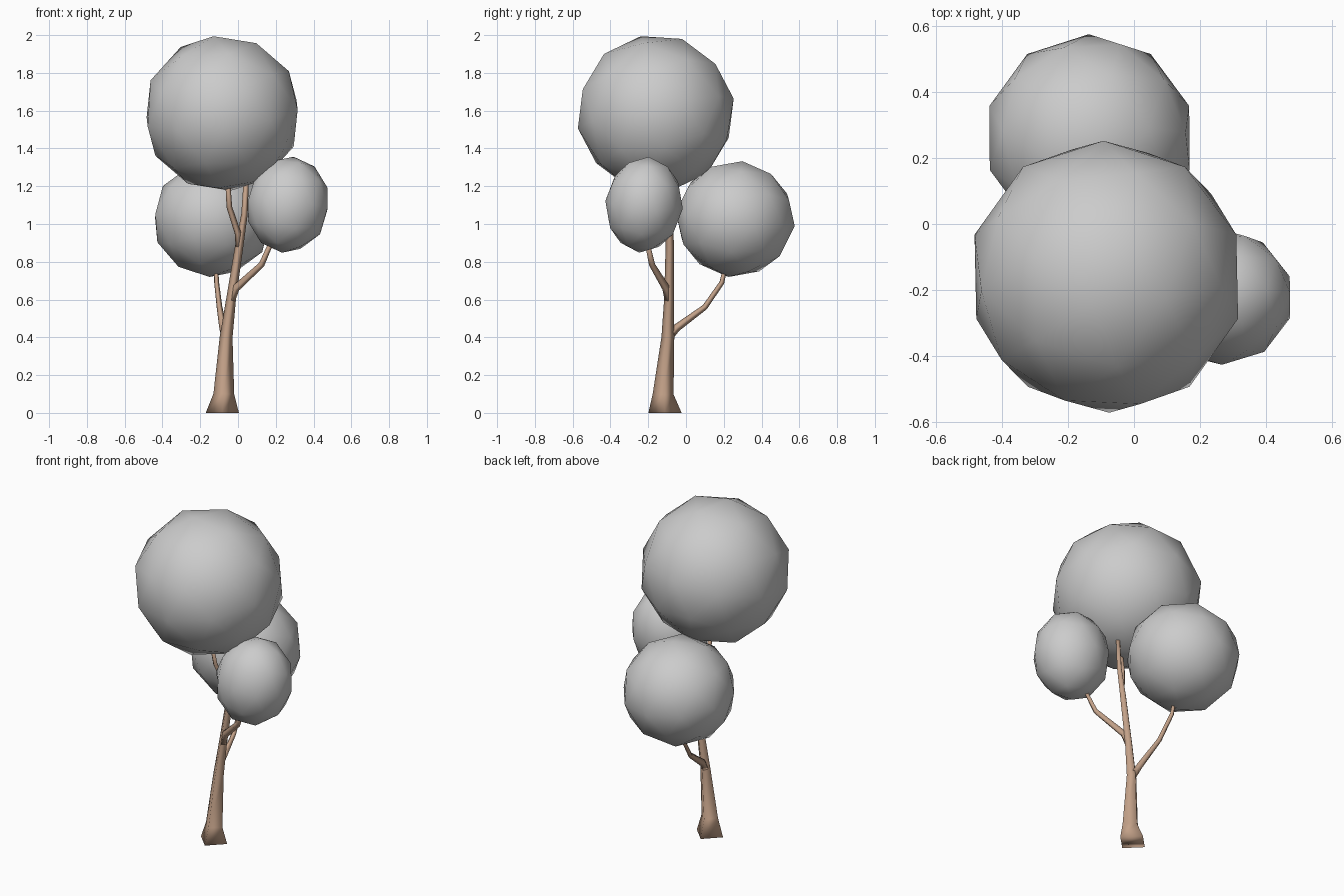
import bpy, bmesh
from math import pi, cos, sin
from mathutils import Vector, Matrix, Euler

if "Cube" in bpy.data.objects:
    bpy.data.objects.remove(bpy.data.objects["Cube"], do_unlink=True)


def material(name, color):
    mat = bpy.data.materials.new(name)
    mat.use_nodes = True
    mat.diffuse_color = color
    mat.node_tree.nodes["Principled BSDF"].inputs["Base Color"].default_value = color
    return mat


bark = material("brown bark", (0.55, 0.36, 0.25, 1))
leaves = material("grey foliage", (0.6, 0.6, 0.6, 1))


def finish(name, bm, mat):
    """Turn a bmesh into a smooth shaded, single colour object."""
    bmesh.ops.recalc_face_normals(bm, faces=bm.faces)
    for face in bm.faces:
        face.smooth = True
    mesh = bpy.data.meshes.new(name)
    bm.to_mesh(mesh)
    bm.free()
    mesh.materials.append(mat)
    obj = bpy.data.objects.new(name, mesh)
    bpy.context.collection.objects.link(obj)
    return obj


def limb(name, path):
    """Sweep a four-sided ring along (x, y, z, radius) points."""
    bm = bmesh.new()
    points = [Vector(p[:3]) for p in path]
    rings = []
    for i, p in enumerate(points):
        before, after = points[max(i - 1, 0)], points[min(i + 1, len(points) - 1)]
        along = (after - before).normalized()
        if p.z == 0:
            along = Vector((0, 0, 1))
        turn = Vector((0, 0, 1)).rotation_difference(along)
        rings.append([bm.verts.new(p + turn @ Vector((cos(k * pi / 2), sin(k * pi / 2), 0)) * path[i][3])
                      for k in range(4)])
    for low, high in zip(rings, rings[1:]):
        for k in range(4):
            n = (k + 1) % 4
            bm.faces.new((low[k], low[n], high[n], high[k]))
    bm.faces.new(rings[0][::-1])
    bm.faces.new(rings[-1])
    return finish(name, bm, bark)


def crown(name, center, radii, tilt):
    """Low-poly ball of foliage, slightly tilted."""
    bm = bmesh.new()
    place = (Matrix.Translation(center) @ Euler(tilt).to_matrix().to_4x4()
             @ Matrix.Diagonal((*radii, 1)))
    bmesh.ops.create_icosphere(bm, subdivisions=2, radius=1, matrix=place)
    return finish(name, bm, leaves)


# Trunk with flared foot, leading into the right fork
limb("trunk", [(-0.083, -0.111, 0, 0.088), (-0.075, -0.121, 0.1, 0.055),
               (-0.063, -0.096, 0.4, 0.034), (-0.037, -0.09, 0.6, 0.026),
               (0.006, -0.086, 0.88, 0.022), (0.034, -0.085, 1.05, 0.017),
               (0.043, -0.085, 1.22, 0.014)])

# Branches
limb("front_branch", [(0.004, -0.086, 0.86, 0.016), (0.0, -0.1, 0.95, 0.017),
                      (-0.046, -0.15, 1.09, 0.015), (-0.055, -0.18, 1.24, 0.013)])
limb("side_branch", [(-0.04, -0.09, 0.58, 0.02), (-0.012, -0.105, 0.66, 0.021),
                     (0.125, -0.18, 0.785, 0.016), (0.175, -0.205, 0.9, 0.013)])
limb("back_branch", [(-0.067, -0.09, 0.4, 0.021), (-0.078, -0.05, 0.45, 0.021),
                     (-0.098, 0.1, 0.56, 0.015), (-0.113, 0.19, 0.69, 0.013),
                     (-0.117, 0.21, 0.78, 0.011)])

# Foliage
crown("top_crown", (-0.084, -0.16, 1.585), (0.42, 0.42, 0.419), (0.19, -0.11, 0))
crown("back_crown", (-0.135, 0.261, 1.026), (0.319, 0.317, 0.309), (-0.12, 0.05, 0))
crown("side_crown", (0.264, -0.222, 1.102), (0.221, 0.206, 0.257), (-0.1, 0.12, 0))
